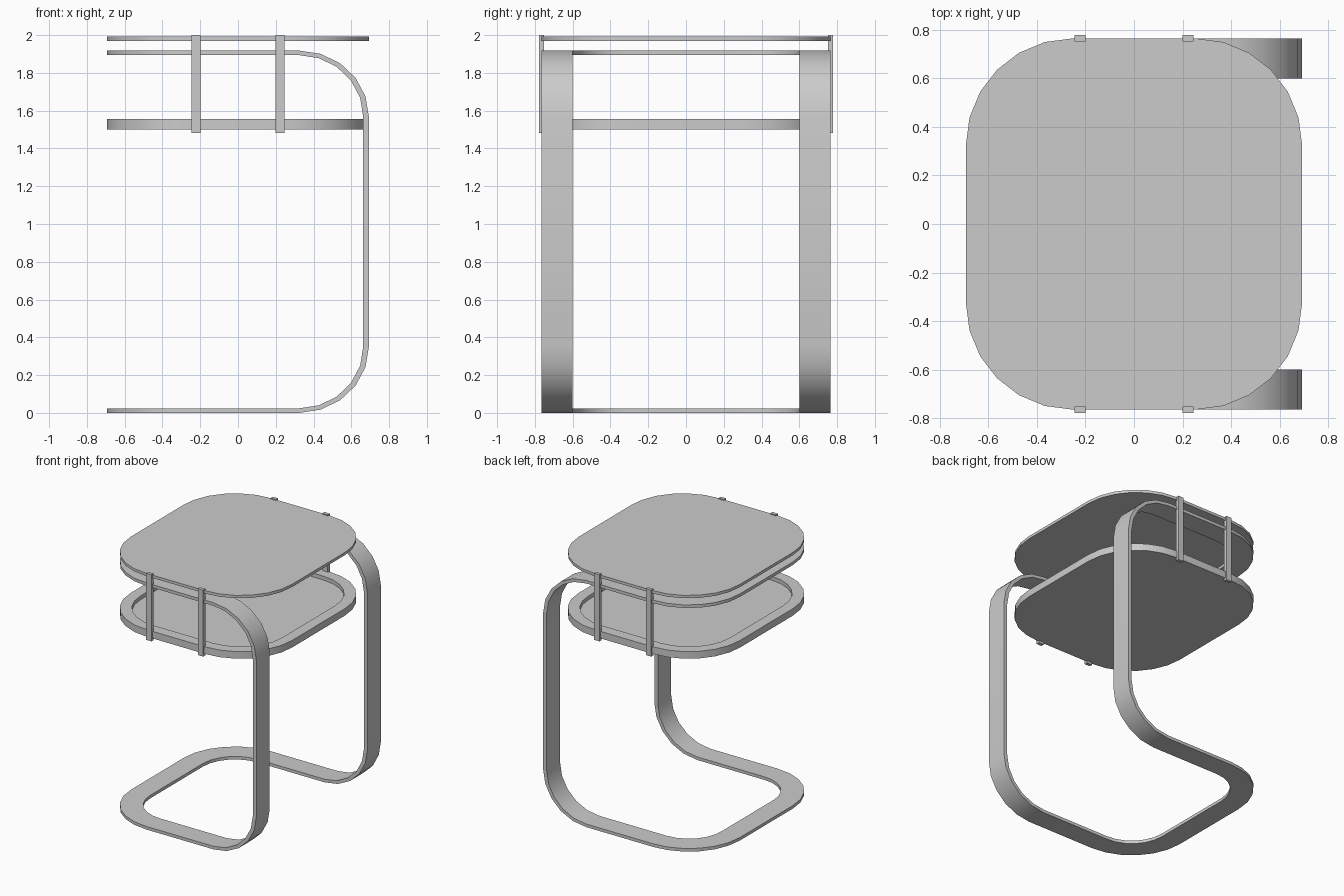
import bpy, bmesh, math

if "Cube" in bpy.data.objects:
    bpy.data.objects.remove(bpy.data.objects["Cube"])

HX, HY, R = 0.693, 0.765, 0.44      # half sizes and plan corner radius
STRIP = 0.165                       # frame strip width
H = 1.918                           # frame height
T_FLAT, T_LEG = 0.024, 0.03         # strip thickness lying flat / standing


def finish(name, bm):
    bmesh.ops.recalc_face_normals(bm, faces=bm.faces)
    me = bpy.data.meshes.new(name)
    bm.to_mesh(me)
    bm.free()
    ob = bpy.data.objects.new(name, me)
    bpy.context.collection.objects.link(ob)
    bpy.ops.object.select_all(action='DESELECT')
    ob.select_set(True)
    bpy.context.view_layer.objects.active = ob
    bpy.ops.object.shade_smooth_by_angle(angle=math.radians(30))
    return ob


def outline(inset=0.0):
    """Rounded rectangle, six segments per corner."""
    r, pts = R - inset, []
    for k, (sx, sy) in enumerate([(1, 1), (-1, 1), (-1, -1), (1, -1)]):
        for i in range(7):
            a = math.radians(90 * k + 15 * i)
            pts.append((sx * (HX - R) + r * math.cos(a),
                        sy * (HY - R) + r * math.sin(a)))
    return pts


def stacked(name, rings):
    """Skin a stack of (inset, z) outlines, capping first and last."""
    bm = bmesh.new()
    loops = [[bm.verts.new((x, y, z)) for x, y in outline(d)] for d, z in rings]
    for a, b in zip(loops, loops[1:]):
        for i in range(len(a)):
            j = (i + 1) % len(a)
            bm.faces.new((a[i], a[j], b[j], b[i]))
    bm.faces.new(loops[0])
    bm.faces.new(loops[-1])
    return finish(name, bm)


def frame():
    """One closed strip: flat U at the floor, two bent legs, flat U on top."""
    def flip(z, top):
        return H - z if top else z

    def u_half(s, top):          # from the middle of the back edge to side s
        out = []
        for i in range(7):
            a = math.radians(180 - 15 * i)
            c, n = math.cos(a), math.sin(a)
            o, q = [(HX * -1 + R + r * c, s * (HY - R + r * n)) for r in (R, R - STRIP)]
            out.append([(*o, flip(0, top)), (*q, flip(0, top)),
                        (*q, flip(T_FLAT, top)), (*o, flip(T_FLAT, top))])
        return out

    def bend(s, top):            # flat to vertical
        out, rx, rz = [], 0.37, 0.35
        for i in range(6):
            a = math.radians(18 * i)
            p = [(HX - rx + ex * math.sin(a), flip(rz - ez * math.cos(a), top))
                 for ex, ez in ((rx, rz), (rx - T_LEG, rz - T_FLAT))]
            yo, yi = s * HY, s * (HY - STRIP)
            out.append([(p[0][0], yo, p[0][1]), (p[0][0], yi, p[0][1]),
                        (p[1][0], yi, p[1][1]), (p[1][0], yo, p[1][1])])
        return out

    def side(s):
        return (u_half(s, False) + bend(s, False)
                + bend(s, True)[::-1] + u_half(s, True)[::-1])

    stations = side(1) + side(-1)[::-1]
    bm = bmesh.new()
    rows = [[bm.verts.new(p) for p in st] for st in stations]
    for a, b in zip(rows, rows[1:] + rows[:1]):
        for i in range(4):
            j = (i + 1) % 4
            bm.faces.new((a[i], a[j], b[j], b[i]))
    return finish("bent_frame", bm)


def box(name, lo, hi):
    bm = bmesh.new()
    bmesh.ops.create_cube(bm, size=1)
    for v in bm.verts:
        v.co = [(l + h) / 2 + c * (h - l) for c, l, h in zip(v.co, lo, hi)]
    return finish(name, bm)


# Cantilever frame
frame()
# Table top
stacked("table_top", [(0, 1.97), (0, 1.992)])
# Tray with raised rim
stacked("tray", [(0, 1.5), (0, 1.555), (0.085, 1.555), (0.085, 1.525)])
# Hanger bars joining top, frame and tray
for sx, side_x in ((-1, "left"), (1, "right")):
    for sy, side_y in ((-1, "front"), (1, "back")):
        x, y = sx * 0.222, sy * 0.765
        box(f"hanger_{side_y}_{side_x}", (x - 0.023, y - 0.013, 1.482),
            (x + 0.023, y + 0.013, 2.0))
